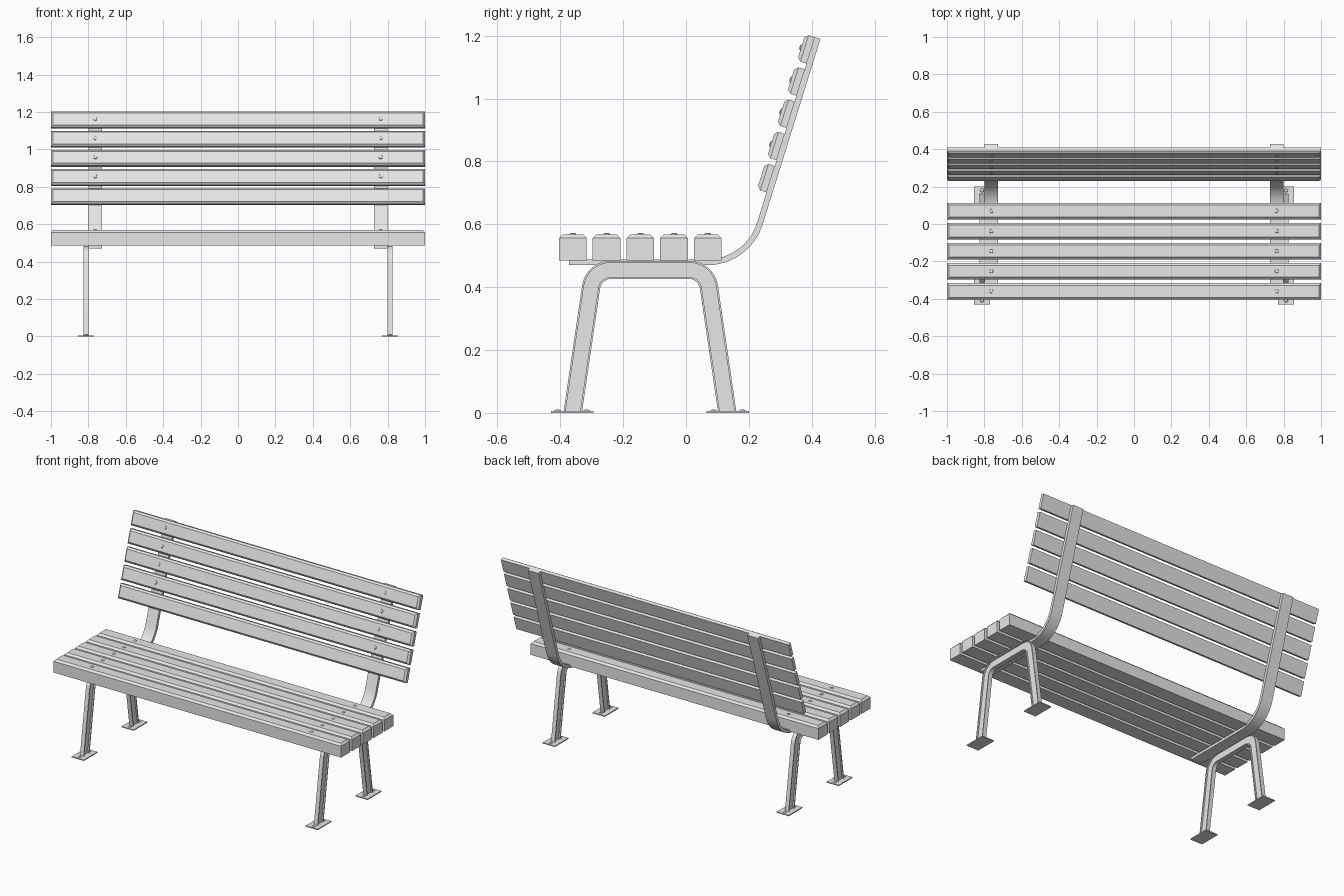
import bpy, bmesh, math
from mathutils import Vector, Matrix

cube = bpy.data.objects.get("Cube")
if cube:
    bpy.data.objects.remove(cube, do_unlink=True)

GREY = (0.8, 0.8, 0.8, 1.0)
mat = bpy.data.materials.new("light grey")
mat.use_nodes = True
mat.diffuse_color = GREY
mat.node_tree.nodes["Principled BSDF"].inputs["Base Color"].default_value = GREY

LEAN = math.radians(17.3)      # backrest tilt from vertical
PITCH, SLAT_W = 0.1073, 0.088  # slat spacing and width
STRAP_X, LEG_X = 0.763, 0.813
STRAP_T = 0.0186


def finish(bm, name, smooth=False):
    bmesh.ops.recalc_face_normals(bm, faces=bm.faces)
    mesh = bpy.data.meshes.new(name)
    bm.to_mesh(mesh)
    bm.free()
    mesh.materials.append(mat)
    obj = bpy.data.objects.new(name, mesh)
    bpy.context.collection.objects.link(obj)
    if smooth:
        bpy.ops.object.select_all(action='DESELECT')
        obj.select_set(True)
        bpy.context.view_layer.objects.active = obj
        bpy.ops.object.shade_smooth_by_angle(angle=math.radians(30))
    return obj


def fillet(points, radius, steps=12):
    """Round the inner corners of a (y, z) polyline."""
    pts = [Vector(p) for p in points]
    out = [pts[0]]
    for a, p, b in zip(pts, pts[1:], pts[2:]):
        u, v = (a - p).normalized(), (b - p).normalized()
        half = u.angle(v) / 2
        centre = p + (u + v).normalized() * radius / math.sin(half)
        start = p + u * radius / math.tan(half) - centre
        turn = (math.pi - 2 * half) * (1 if u.x * v.y - u.y * v.x < 0 else -1)
        for i in range(steps + 1):
            out.append(centre + Matrix.Rotation(turn * i / steps, 2) @ start)
    return out + [pts[-1]]


def ribbon(bm, path, low, high, x, width):
    """Sweep a rectangle along a path, between two offsets to its left."""
    rings = []
    for i, p in enumerate(path):
        d = (path[min(i + 1, len(path) - 1)] - path[max(i - 1, 0)]).normalized()
        n = Vector((-d.y, d.x))
        ring = []
        for off, side in ((low, -1), (low, 1), (high, 1), (high, -1)):
            q = p + n * off
            ring.append(bm.verts.new((x + side * width / 2, q.x, q.y)))
        rings.append(ring)
    for a, b in zip(rings, rings[1:]):
        for k in range(4):
            bm.faces.new((a[k], a[(k + 1) % 4], b[(k + 1) % 4], b[k]))
    bm.faces.new(rings[0])
    bm.faces.new(rings[-1])


def slat(name, thickness, chamfer, matrix):
    """Plank resting on its origin, with the edges of its show face chamfered."""
    bm = bmesh.new()
    bmesh.ops.create_cube(bm, size=1, matrix=Matrix.Translation((0, 0, thickness / 2))
                          @ Matrix.Diagonal((2, SLAT_W, thickness, 1)))
    top = [e for e in bm.edges if all(v.co.z > thickness / 2 for v in e.verts)]
    bmesh.ops.bevel(bm, geom=top, offset=chamfer, segments=1, affect='EDGES')
    bm.transform(matrix)
    finish(bm, name)


def bolt(name, matrix, radius=0.011, height=0.005):
    """Low domed bolt head sitting on its origin."""
    bm = bmesh.new()
    for r1, r2, z0, z1 in ((1, 0.85, -0.2, 0.5), (0.85, 0.4, 0.5, 1)):
        bmesh.ops.create_cone(bm, cap_ends=True, segments=12, radius1=r1 * radius,
                              radius2=r2 * radius, depth=(z1 - z0) * height,
                              matrix=Matrix.Translation((0, 0, (z0 + z1) / 2 * height)))
    bm.transform(matrix)
    finish(bm, name)


# Seat slats with bolts
for i in range(5):
    place = Matrix.Translation((0, -0.36 + i * PITCH, 0.485))
    slat(f"seat_slat_{i + 1}", 0.083, 0.012, place)
    for s in (-1, 1):
        bolt(f"seat_bolt_{i + 1}", place @ Matrix.Translation((s * STRAP_X, 0, 0.083)))

# Backrest slats with bolts; the lowest slat has none
knee = Vector((0.2036, 0.47))
up = Vector((math.sin(LEAN), math.cos(LEAN)))
front = Vector((-up.y, up.x))
strap_len = 0.754
for i in range(5):
    p = knee + up * (strap_len - SLAT_W / 2 - i * PITCH) + front * STRAP_T
    place = Matrix.Translation((0, p.x, p.y)) @ Matrix.Rotation(math.pi / 2 - LEAN, 4, 'X')
    slat(f"back_slat_{i + 1}", 0.032, 0.011, place)
    for s in (-1, 1):
        if i < 4:
            bolt(f"back_bolt_{i + 1}", place @ Matrix.Translation((s * STRAP_X, 0, 0.032)))

# Bent flat straps and I-section leg frames
strap_path = fillet([(-0.372, knee.y), knee, knee + up * strap_len], 0.185)
MID = -0.1145
half_frame = [(-0.365, -0.03), (-0.294, 0.455)]
frame_path = fillet(half_frame + [(2 * MID - y, z) for y, z in reversed(half_frame)], 0.064)

for s, side in ((1, "left"), (-1, "right")):
    bm = bmesh.new()
    ribbon(bm, strap_path, 0, STRAP_T, s * STRAP_X, 0.074)
    finish(bm, f"{side}_strap", smooth=True)

    bm = bmesh.new()
    ribbon(bm, frame_path, 0.023, 0.029, s * LEG_X, 0.026)
    ribbon(bm, frame_path, -0.029, -0.023, s * LEG_X, 0.026)
    ribbon(bm, frame_path, -0.024, 0.024, s * LEG_X, 0.008)
    bmesh.ops.bisect_plane(bm, geom=bm.verts[:] + bm.edges[:] + bm.faces[:],
                           plane_co=(0, 0, 0.002), plane_no=(0, 0, 1), clear_inner=True)
    finish(bm, f"{side}_leg_frame", smooth=True)

    # Foot plates with anchor bolts
    for e, end in ((-1, "front"), (1, "back")):
        y = MID + e * 0.248
        bm = bmesh.new()
        bmesh.ops.create_cube(bm, size=1, matrix=Matrix.Translation((s * LEG_X, y, 0.003))
                              @ Matrix.Diagonal((0.084, 0.135, 0.006, 1)))
        finish(bm, f"{side}_{end}_foot")
        for k in (-1, 1):
            bolt(f"{side}_{end}_foot_bolt",
                 Matrix.Translation((s * LEG_X, y + k * 0.046, 0.006)))
